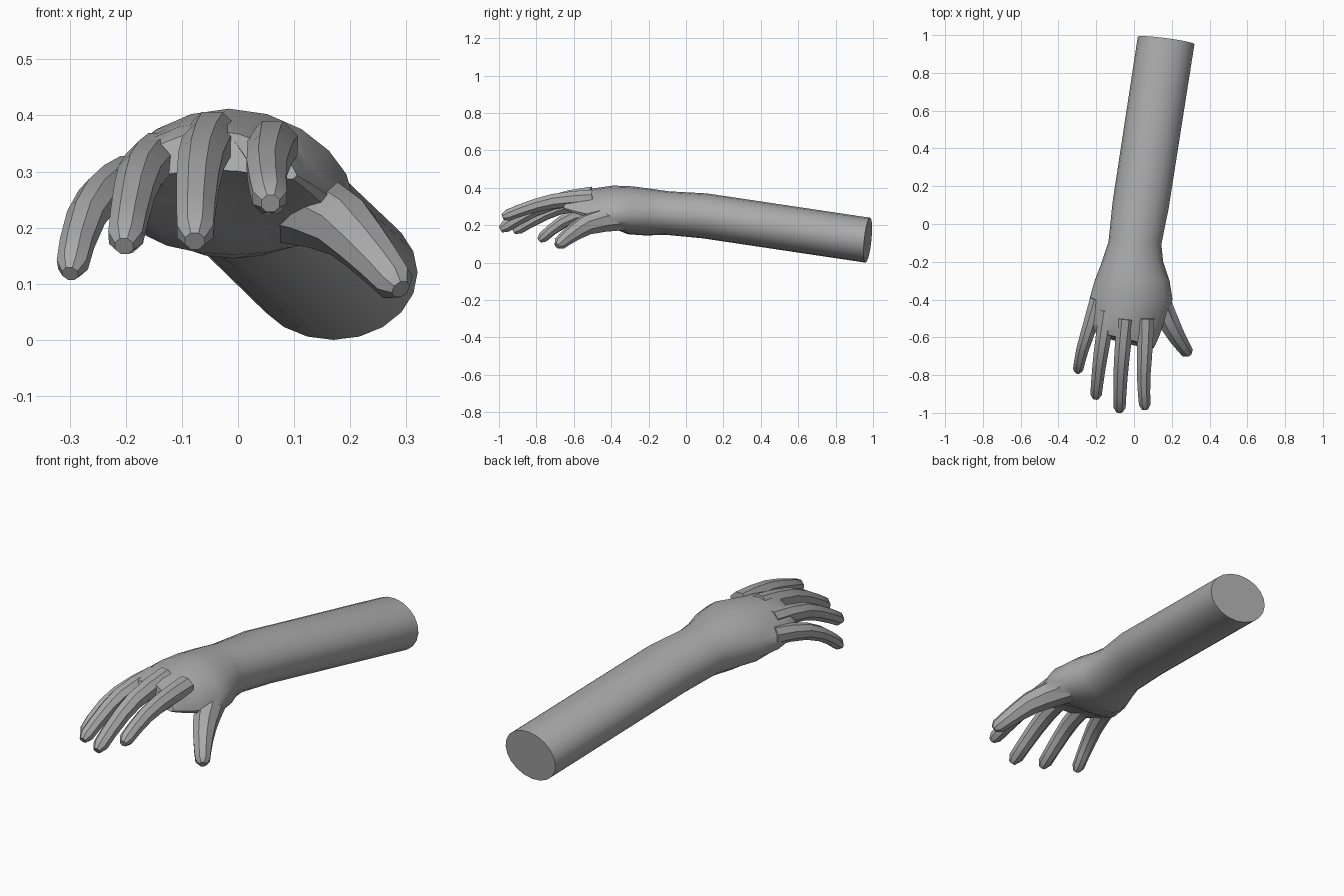
import bpy, bmesh, math
from mathutils import Vector

if "Cube" in bpy.data.objects:
    bpy.data.objects.remove(bpy.data.objects["Cube"])

skin = bpy.data.materials.new("plain grey")
skin.diffuse_color = (0.4, 0.4, 0.4, 1)
skin.use_nodes = True
skin.node_tree.nodes["Principled BSDF"].inputs["Base Color"].default_value = skin.diffuse_color


def loft(name, rings):
    """Closed skin through equal-length rings of points."""
    bm = bmesh.new()
    loops = [[bm.verts.new(p) for p in ring] for ring in rings]
    n = len(loops[0])
    for a, b in zip(loops, loops[1:]):
        for i in range(n):
            j = (i + 1) % n
            bm.faces.new((a[i], a[j], b[j], b[i]))
    bm.faces.new(loops[0])
    bm.faces.new(loops[-1])
    bmesh.ops.recalc_face_normals(bm, faces=bm.faces)
    me = bpy.data.meshes.new(name)
    bm.to_mesh(me)
    bm.free()
    me.materials.append(skin)
    ob = bpy.data.objects.new(name, me)
    bpy.context.collection.objects.link(ob)
    return ob


def section(y, cx, hw, zc, hh, arch, n=20):
    """Arched oval cross-section, skewed along the forearm and at the knuckles."""
    skew = -0.13 * min(1, max(0, (y + 0.2) / 0.25)) + 1.1 * min(0, y + 0.4)
    pts = []
    for i in range(n):
        t = 2 * math.pi * i / n
        c, s = math.cos(t), math.sin(t)
        pts.append((cx + hw * c, y + skew * hw * c + 0.012 * s,
                    zc + hh * s - arch * c * c))
    return pts


def curve_point(pts, t):
    """Smooth curve through four points, t from 0 to 1."""
    p = [2 * pts[0] - pts[1], *pts, 2 * pts[3] - pts[2]]
    k = min(2, int(t * 3))
    u = t * 3 - k
    a, b, c, d = p[k:k + 4]
    return 0.5 * (2 * b + (c - a) * u + (2 * a - 5 * b + 4 * c - d) * u ** 2
                  + (3 * b - a - 3 * c + d) * u ** 3)


def finger(name, r_base, r_tip, *path, n=8):
    """Tapered digit along four points, with a blunt tip."""
    pts = [Vector(p) for p in path]
    rings = []
    for t in (0, 0.2, 0.4, 0.6, 0.8, 0.94, 1):
        centre = curve_point(pts, t)
        d = (curve_point(pts, min(1, t + 0.02)) - curve_point(pts, max(0, t - 0.02))).normalized()
        side = d.cross(Vector((0, 0, 1))).normalized()
        up = side.cross(d)
        r = (r_base + (r_tip - r_base) * t) * (0.55 if t == 1 else 1)
        angles = [2 * math.pi * (i + 0.5) / n for i in range(n)]
        rings.append([centre + r * (side * math.cos(a) + up * math.sin(a)) for a in angles])
    return loft(name, rings)


# Forearm, wrist and palm: y, centre x, half width, centre z, half height, arch
arm = loft("arm_and_hand", [section(*s) for s in (
    (0.972, 0.17, 0.15, 0.12, 0.12, 0),
    (0.10, 0.035, 0.148, 0.25, 0.12, 0),
    (-0.10, 0.005, 0.14, 0.265, 0.116, 0.005),
    (-0.20, -0.008, 0.162, 0.27, 0.125, 0.01),
    (-0.30, -0.01, 0.198, 0.28, 0.128, 0.025),
    (-0.40, -0.016, 0.22, 0.302, 0.11, 0.045),
    (-0.50, -0.04, 0.20, 0.328, 0.07, 0.07),
    (-0.57, -0.05, 0.18, 0.338, 0.05, 0.06),
    (-0.62, -0.045, 0.15, 0.338, 0.035, 0.045),
)])

# Digits, rooted inside the palm
digits = [
    finger("thumb", 0.072, 0.033, (0.10, -0.34, 0.24), (0.18, -0.51, 0.21),
           (0.235, -0.61, 0.155), (0.29, -0.69, 0.09)),
    finger("index_finger", 0.049, 0.032, (0.062, -0.50, 0.345), (0.057, -0.68, 0.333),
           (0.051, -0.83, 0.298), (0.058, -0.98, 0.243)),
    finger("middle_finger", 0.05, 0.034, (-0.045, -0.50, 0.36), (-0.063, -0.69, 0.33),
           (-0.073, -0.84, 0.268), (-0.077, -0.992, 0.176)),
    finger("ring_finger", 0.048, 0.032, (-0.14, -0.46, 0.325), (-0.17, -0.65, 0.303),
           (-0.188, -0.78, 0.25), (-0.203, -0.922, 0.167)),
    finger("little_finger", 0.047, 0.028, (-0.19, -0.40, 0.285), (-0.24, -0.56, 0.26),
           (-0.277, -0.68, 0.205), (-0.299, -0.784, 0.118)),
]

# Fuse the digits into the hand
bpy.context.view_layer.objects.active = arm
for d in digits:
    mod = arm.modifiers.new("fuse", "BOOLEAN")
    mod.operation = "UNION"
    mod.solver = "EXACT"
    mod.object = d
    bpy.ops.object.modifier_apply(modifier=mod.name)
    bpy.data.objects.remove(d)

# Smooth skin with a crisp cut end
bpy.ops.object.select_all(action="DESELECT")
arm.select_set(True)
bpy.ops.object.shade_smooth_by_angle(angle=math.radians(35))
